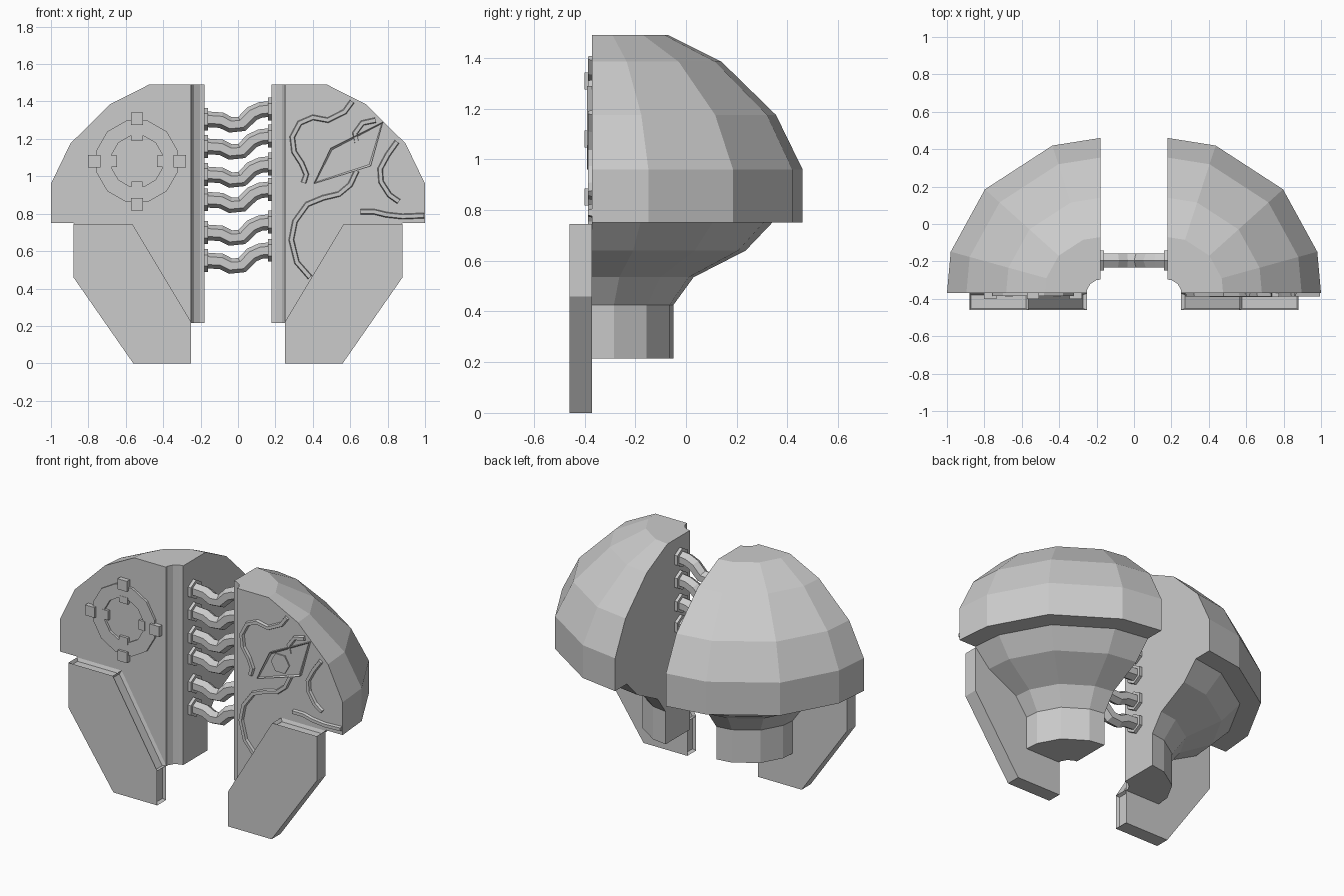
import bpy, bmesh, math
from mathutils import Vector

if "Cube" in bpy.data.objects:
    bpy.data.objects.remove(bpy.data.objects["Cube"])

grey = bpy.data.materials.new("plain_grey")
grey.use_nodes = True
grey.diffuse_color = (0.6, 0.6, 0.6, 1)
grey.node_tree.nodes["Principled BSDF"].inputs["Base Color"].default_value = (0.6, 0.6, 0.6, 1)

FRONT = -0.37   # flat front face of both halves
GAP = 0.18      # half of the space between them


def finish(name, bm):
    bmesh.ops.recalc_face_normals(bm, faces=bm.faces)
    mesh = bpy.data.meshes.new(name)
    bm.to_mesh(mesh)
    bm.free()
    mesh.materials.append(grey)
    obj = bpy.data.objects.new(name, mesh)
    bpy.context.collection.objects.link(obj)
    return obj


def bridge(bm, rings):
    """Skin a list of closed rings and cap both ends."""
    n = len(rings[0])
    for a, b in zip(rings, rings[1:]):
        for i in range(n):
            j = (i + 1) % n
            bm.faces.new((a[i], a[j], b[j], b[i]))
    bm.faces.new(rings[0])
    bm.faces.new(rings[-1])


def plate(bm, outline, y_back, y_front):
    """Extrude an x-z outline along y."""
    rings = [[bm.verts.new((x, y, z)) for x, z in outline] for y in (y_back, y_front)]
    bridge(bm, rings)


def ngon(x, z, r, n, turn=0.0):
    return [(x + r * math.cos(turn + math.tau * i / n),
             z + r * math.sin(turn + math.tau * i / n)) for i in range(n)]


def sweep(bm, path, y, section):
    """Sweep a section (across, y) along an x-z path."""
    pts = [Vector(p) for p in path]
    rings = []
    for i, p in enumerate(pts):
        t = (pts[min(i + 1, len(pts) - 1)] - pts[max(i - 1, 0)]).normalized()
        side = Vector((-t.y, t.x))
        rings.append([bm.verts.new((p.x + side.x * a, y + b, p.y + side.y * a))
                      for a, b in section])
    bridge(bm, rings)


# Domed halves: a quarter lathe with a round channel down the inner corner
CHANNEL = 0.073
PROFILE = [(CHANNEL, 1.49), (0.3, 1.49), (0.51, 1.385), (0.725, 1.175), (0.83, 0.96),
           (0.83, 0.75), (0.71, 0.75), (0.605, 0.64), (0.4, 0.535), (0.32, 0.425),
           (0.32, 0.215), (CHANNEL, 0.215)]
ANGLES = [0, 15.5, 42, 72, 90]


def dome_half(name, s):
    bm = bmesh.new()
    rings = []
    for deg in ANGLES:
        c, d = math.cos(math.radians(deg)), math.sin(math.radians(deg))
        squash = 0.988 if deg == 0 else 1
        rings.append([bm.verts.new((s * (GAP + r * squash * c), FRONT + r * d, z))
                      for r, z in PROFILE])
    bridge(bm, rings)
    finish(name, bm)


# Front legs: thick plates with recessed top, slanted and inner edges
def leg(name, s):
    bm = bmesh.new()
    outline = [(0.25, 0), (0.56, 0), (0.88, 0.46), (0.88, 0.745), (0.565, 0.745), (0.25, 0.22)]
    plate(bm, [(s * x, z) for x, z in outline], FRONT, -0.46)
    bmesh.ops.recalc_face_normals(bm, faces=bm.faces)
    for f in list(bm.faces):
        n = f.normal
        if abs(n.y) < 0.5 and (n.z > 0.1 or n.x * s < -0.5):
            bmesh.ops.inset_individual(bm, faces=[f], thickness=0.012, depth=0)
            bmesh.ops.translate(bm, verts=f.verts, vec=-0.02 * n)
    finish(name, bm)


for label, s in (("left", 1), ("right", -1)):
    dome_half(label + "_dome_half", s)
    leg(label + "_front_leg", s)

# Six sagging cables with hexagonal end flanges
HEX = ngon(0, 0, 0.042, 6)
FLANGE = ngon(0, 0, 0.061, 6)
SAG = [(-0.17, 1.305), (-0.09, 1.3), (-0.04, 1.275), (0.02, 1.28), (0.075, 1.335),
       (0.12, 1.355), (0.17, 1.36)]
for i, drop in enumerate((0, 0.145, 0.295, 0.43, 0.605, 0.755)):
    bm = bmesh.new()
    sweep(bm, [(x, z - drop) for x, z in SAG], -0.195, HEX)
    for x0, x1, z in ((-0.182, -0.16, 1.305), (0.16, 0.182, 1.36)):
        sweep(bm, [(x0, z - drop), (x1, z - drop)], -0.195, FLANGE)
    finish(f"cable_{i + 1}", bm)

# Ring emblem on the right half
CX, CZ = -0.54, 1.08
bm = bmesh.new()
N = 12
loops = []
for r, y in ((0.225, FRONT), (0.225, -0.385), (0.14, -0.385), (0.14, FRONT)):
    loops.append([bm.verts.new((x, y, z)) for x, z in ngon(CX, CZ, r, N, math.pi / N)])
for a, b in zip(loops, loops[1:]):
    for i in range(N):
        j = (i + 1) % N
        bm.faces.new((a[i], a[j], b[j], b[i]))
finish("emblem_ring", bm)

bm = bmesh.new()
for k in range(4):
    c, d = math.cos(k * math.pi / 2), math.sin(k * math.pi / 2)
    for r0, r1, w, y in ((0.195, 0.262, 0.033, -0.4), (0.108, 0.15, 0.03, -0.387)):
        box = [(r0, -w), (r1, -w), (r1, w), (r0, w)]
        plate(bm, [(CX + u * c - v * d, CZ + u * d + v * c) for u, v in box], FRONT, y)
finish("emblem_tabs", bm)

# Diamond frame with a hexagonal stud on the left half
bm = bmesh.new()
plate(bm, [(0.405, 0.96), (0.495, 1.15), (0.775, 1.29), (0.71, 1.055)], FRONT, -0.39)
bmesh.ops.recalc_face_normals(bm, faces=bm.faces)
face = min(bm.faces, key=lambda f: f.calc_center_median().y)
bmesh.ops.inset_individual(bm, faces=[face], thickness=0.012, depth=0)
bmesh.ops.translate(bm, verts=face.verts, vec=(0, 0.008, 0))
finish("diamond_frame", bm)
bm = bmesh.new()
plate(bm, ngon(0.57, 1.1, 0.065, 6), FRONT, -0.39)
finish("diamond_stud", bm)

# Thin pipes winding over the left front face
PIPE = [(-0.015, 0.002), (-0.01, -0.017), (0.01, -0.017), (0.015, 0.002)]
PIPES = {
    "upper_pipe": [(0.61, 1.4), (0.57, 1.345), (0.48, 1.3), (0.4, 1.315), (0.33, 1.285),
                   (0.29, 1.21), (0.3, 1.13), (0.34, 1.07), (0.365, 1.01), (0.35, 0.965)],
    "short_pipe": [(0.735, 1.3), (0.665, 1.285), (0.625, 1.23), (0.635, 1.18)],
    "long_pipe": [(0.635, 1.03), (0.6, 0.955), (0.54, 0.905), (0.455, 0.885), (0.37, 0.85),
                  (0.305, 0.76), (0.285, 0.66), (0.315, 0.54), (0.385, 0.46)],
    "side_pipe": [(0.85, 1.185), (0.8, 1.115), (0.76, 1.04), (0.765, 0.97), (0.81, 0.9),
                  (0.86, 0.865)],
    "lower_pipe": [(0.655, 0.81), (0.73, 0.81), (0.79, 0.795), (0.88, 0.785), (0.995, 0.79)],
}
for name, path in PIPES.items():
    bm = bmesh.new()
    sweep(bm, path, FRONT, PIPE)
    finish(name, bm)
